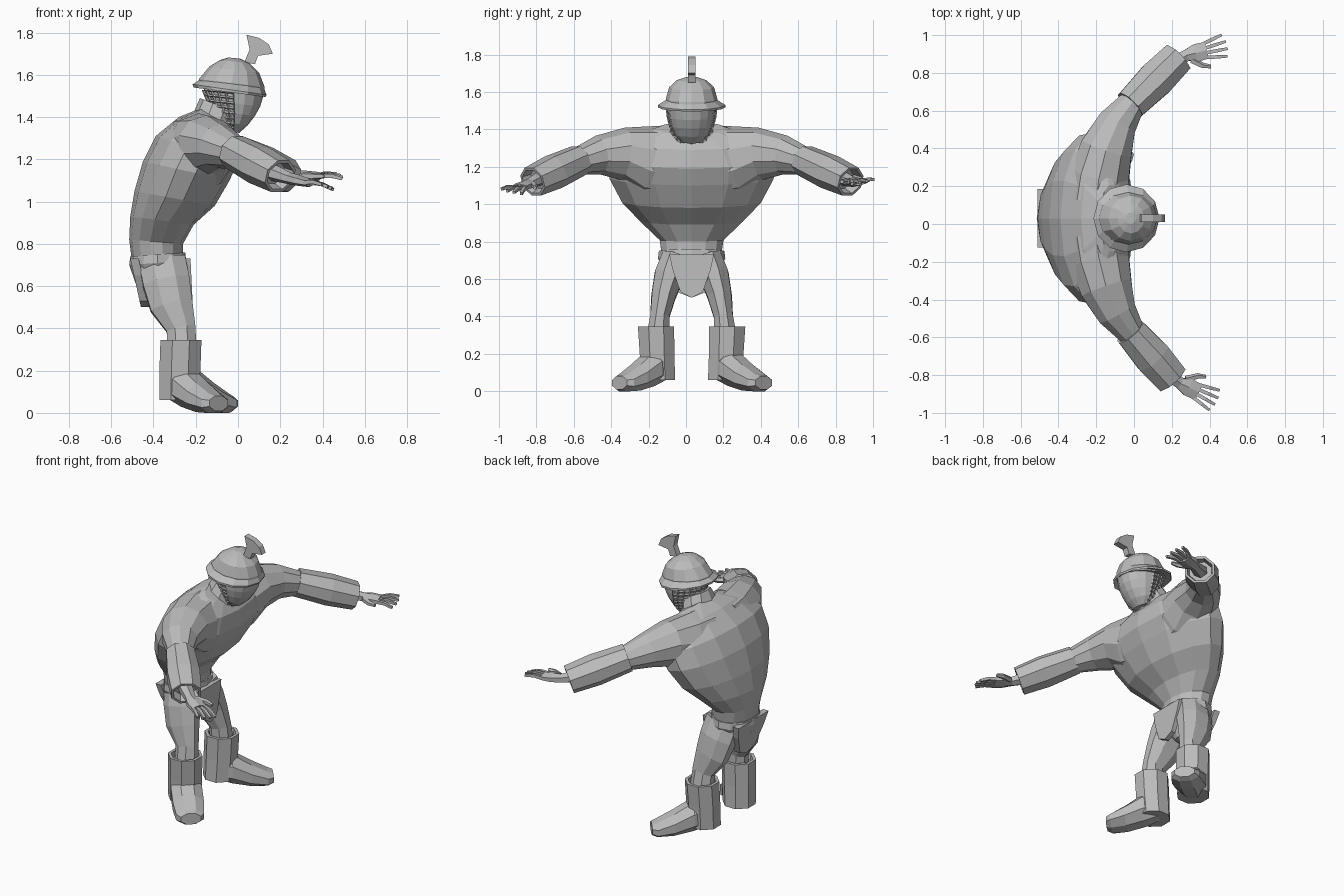
import bpy, bmesh
from math import cos, sin, pi
from mathutils import Vector as V

if "Cube" in bpy.data.objects:
    bpy.data.objects.remove(bpy.data.objects["Cube"])

grey = bpy.data.materials.new("stone grey")
grey.use_nodes = True
grey.diffuse_color = (0.5, 0.5, 0.5, 1)
grey.node_tree.nodes["Principled BSDF"].inputs["Base Color"].default_value = (0.5, 0.5, 0.5, 1)
MID = 0.03  # y of the body's centre plane


def loft(name, rings, caps=True):
    """Skin a list of equal-length point rings."""
    bm = bmesh.new()
    rows = [[bm.verts.new(p) for p in r] for r in rings]
    n = len(rows[0])
    for a, b in zip(rows, rows[1:]):
        for i in range(n):
            j = (i + 1) % n
            bm.faces.new((a[i], a[j], b[j], b[i]))
    if caps:
        bm.faces.new(rows[0])
        bm.faces.new(rows[-1])
    bmesh.ops.recalc_face_normals(bm, faces=bm.faces)
    me = bpy.data.meshes.new(name)
    bm.to_mesh(me)
    bm.free()
    me.materials.append(grey)
    ob = bpy.data.objects.new(name, me)
    bpy.context.collection.objects.link(ob)
    return ob


def trunk(name, rows, sides=14, caps=True):
    """Rings given by back x, z, front x, z and half width."""
    rings = []
    for bx, bz, fx, fz, w in rows:
        c = V(((bx + fx) / 2, MID, (bz + fz) / 2))
        u = V(((fx - bx) / 2, 0, (fz - bz) / 2))
        rings.append([c + u * cos(2 * pi * i / sides) + V((0, w * sin(2 * pi * i / sides), 0))
                      for i in range(sides)])
    return loft(name, rings, caps)


def limb(name, rows, ref=V((0, 0, 1)), sides=8, axis=None):
    """Rings along a path: centre, half width, half height."""
    pts = [V(r[0]) for r in rows]
    rings = []
    for k, (_, w, h) in enumerate(rows):
        t = V(axis) if axis else pts[min(k + 1, len(pts) - 1)] - pts[max(k - 1, 0)]
        u = t.cross(ref).normalized()
        v = u.cross(t).normalized()
        ang = [2 * pi * (i + 0.5) / sides for i in range(sides)]
        rings.append([pts[k] + u * w * cos(a) + v * h * sin(a) for a in ang])
    return loft(name, rings)


def plate(name, outline, thick, place):
    """Extruded flat outline; place maps (a, b, depth) to a point."""
    return loft(name, [[place(a, b, d) for a, b in outline] for d in (-thick / 2, thick / 2)])


# Hunched torso, neck and belt
trunk("torso", [(-.50, .70, -.26, .72, .16), (-.515, .82, -.26, .80, .175),
                (-.51, .93, -.21, .89, .28), (-.49, 1.05, -.11, .98, .38),
                (-.45, 1.19, -.04, 1.10, .45), (-.39, 1.31, 0, 1.19, .46),
                (-.28, 1.40, -.01, 1.29, .38), (-.18, 1.44, -.06, 1.37, .18)])
trunk("neck", [(-.22, 1.40, -.03, 1.32, .14), (-.18, 1.49, 0, 1.42, .09)], 10)
trunk("pelvis", [(-.51, .74, -.25, .76, .175), (-.515, .70, -.245, .72, .18),
                 (-.48, .60, -.27, .62, .13), (-.43, .55, -.31, .55, .05)], 12)

# Front and back loincloth flaps
flap = [(-.14, .73), (.14, .73), (.12, .65), (.07, .53), (0, .50), (-.07, .53), (-.12, .65)]
plate("front_flap", flap, .03, lambda a, z, d: V((-.24 + (.73 - z) * .05 + d, MID + a * .85, z)))
plate("back_flap", flap, .04, lambda a, z, d: V((-.49 + (.73 - z) * .22 + d, MID + a * 1.1, z)))

# Head, helmet and faceguard
face = [(-.16, 1.53, .12, 1.50, .125), (-.14, 1.48, .105, 1.45, .12),
        (-.11, 1.43, .08, 1.405, .108), (-.08, 1.38, .045, 1.36, .088),
        (-.04, 1.335, .005, 1.325, .05)]
trunk("head", face, 16)
guard = trunk("faceguard", [(a - .006, b, c + .008, d, w + .007) for a, b, c, d, w in face], 24, False)
bm = bmesh.new()
bm.from_mesh(guard.data)
back = [f for f in bm.faces if f.normal.x < 0.1]
bmesh.ops.delete(bm, geom=back, context='FACES')
bmesh.ops.subdivide_edges(bm, edges=[e for e in bm.edges if abs(e.verts[0].co.z - e.verts[1].co.z) > .02],
                          cuts=1)
bm.to_mesh(guard.data)
bm.free()
bars = guard.modifiers.new("bars", 'WIREFRAME')
bars.thickness = .012
trunk("helmet", [(-.19, 1.545, .125, 1.50, .135), (-.185, 1.58, .125, 1.545, .138),
                 (-.135, 1.64, .10, 1.61, .12), (-.085, 1.67, .055, 1.655, .08),
                 (-.045, 1.682, .01, 1.677, .03)], 12)
trunk("helmet_brim", [(-.175, 1.58, .12, 1.545, .13), (-.215, 1.555, .135, 1.505, .18),
                      (-.21, 1.54, .13, 1.495, .18), (-.16, 1.55, .11, 1.52, .12)], 12)
crest = [(.03, 1.66), (.08, 1.65), (.095, 1.69), (.165, 1.70), (.145, 1.745),
         (.10, 1.775), (.04, 1.79), (.055, 1.72)]
plate("helmet_crest", crest, .04, lambda x, z, d: V((x, MID + d, z)))

for label, s, dx, hand_dir in (("left", 1, .02, (.27, .07, .0)), ("right", -1, -.01, (.22, -.11, -.05))):
    def P(x, y, z):
        return V((x, MID + s * y, z))

    # Upper arm and open flared bracer
    limb(label + "_upper_arm", [(P(-.20, .10, 1.22), .17, .20), (P(-.18, .24, 1.235), .165, .185),
                                (P(-.145, .37, 1.27), .145, .14), (P(-.09, .50, 1.262), .11, .105),
                                (P(-.01, .61, 1.23), .075, .075)], sides=10)
    a, b = P(-.02, .60, 1.235), P(.21 + dx, .85, 1.12)
    along = b - a
    limb(label + "_bracer", [(a, .075, .07), (a, .09, .085), (a.lerp(b, .55), .105, .095),
                             (b, .095, .085), (b, .08, .07), (a.lerp(b, .85), .07, .06)],
         sides=8, axis=along)

    # Hand with four fingers and a thumb
    d = V(hand_dir).normalized()
    side = V((d.y, -d.x, 0)).normalized() * s
    w = a.lerp(b, .85)
    k = b + d * .05
    limb(label + "_palm", [(w, .045, .04), (k, .035, .028), (k + d * .05, .055, .026),
                           (k + d * .11, .052, .02)], sides=6)
    for i in range(4):
        j = i - 1.5
        root = k + d * .10 + side * j * .025
        tip = root + d * (.125 - .012 * abs(j)) + side * j * .014 + V((0, 0, -.008 * j))
        limb(f"{label}_finger_{i + 1}", [(root, .013, .014), (root.lerp(tip, .5) + V((0, 0, .008)), .013, .013),
                                         (tip, .010, .010)], sides=4)
    root = k + d * .02 + side * .03
    limb(label + "_thumb", [(root, .02, .02), (root + d * .05 + side * .045, .016, .016),
                            (root + d * .09 + side * .06, .011, .011)], sides=5)

    # Leg
    fwd = V((1, 0, 0))
    limb(label + "_leg", [(P(-.36, .09, .72), .075, .12), (P(-.34, .12, .62), .085, .12),
                          (P(-.315, .15, .51), .07, .11), (P(-.27, .17, .40), .055, .075),
                          (P(-.265, .18, .30), .065, .075)], ref=fwd, sides=8)

    # Boot shaft with hollow top, and outward-turned foot
    up = (0, 0, 1)
    limb(label + "_boot_shaft", [(P(-.28, .18, .06), .10, .10), (P(-.275, .185, .20), .10, .105),
                                 (P(-.27, .19, .345), .105, .105), (P(-.27, .19, .345), .085, .085),
                                 (P(-.27, .19, .31), .08, .08)], ref=fwd, sides=8, axis=up)
    toe = P(-.085 + dx * 1.6, .375, .045)
    heel = P(-.30, .155, .125)
    run = toe - heel
    run.z = 0
    limb(label + "_foot", [(heel, .075, .07), (heel.lerp(toe, .3) + V((0, 0, .02)), .10, .10),
                           (heel.lerp(toe, .65), .10, .075), (toe - run * .05, .09, .05),
                           (toe + run * .05, .065, .038)], sides=8, axis=run)
